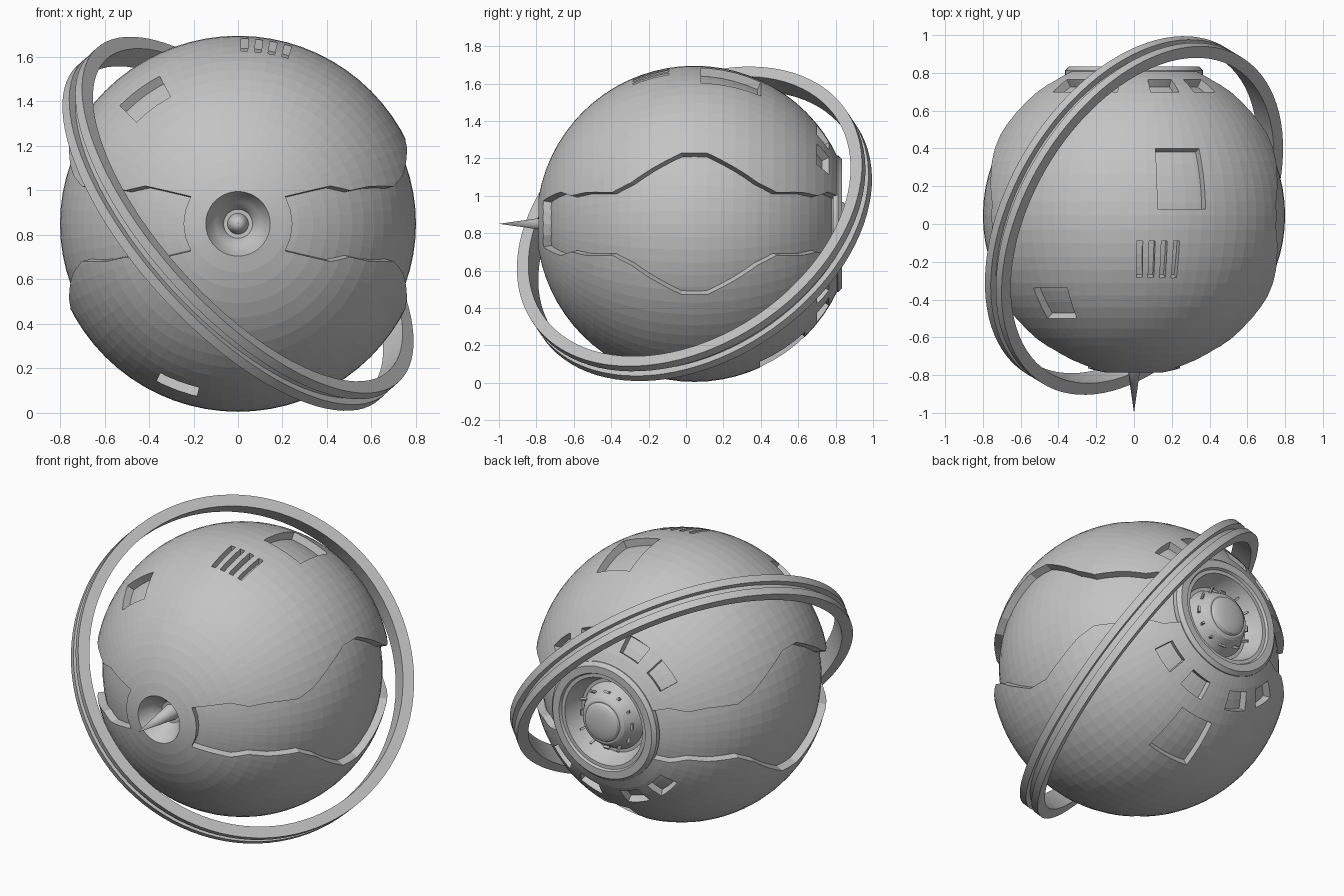
import bpy, bmesh, math
from mathutils import Vector, Matrix

if "Cube" in bpy.data.objects:
    bpy.data.objects.remove(bpy.data.objects["Cube"])

CENTRE = Vector((0, 0.045, 0.85))
HULL_R, CORE_R = 0.845, 0.80

grey = bpy.data.materials.new("hull grey")
grey.use_nodes = True
grey.diffuse_color = (0.55, 0.55, 0.55, 1)
grey.node_tree.nodes["Principled BSDF"].inputs["Base Color"].default_value = (0.55, 0.55, 0.55, 1)


def finish(name, bm, smooth=False):
    bmesh.ops.remove_doubles(bm, verts=bm.verts, dist=1e-5)
    bmesh.ops.recalc_face_normals(bm, faces=bm.faces)
    mesh = bpy.data.meshes.new(name)
    bm.to_mesh(mesh)
    bm.free()
    mesh.materials.append(grey)
    ob = bpy.data.objects.new(name, mesh)
    ob.location = CENTRE
    bpy.context.scene.collection.objects.link(ob)
    if smooth:
        bpy.ops.object.select_all(action='DESELECT')
        ob.select_set(True)
        bpy.context.view_layer.objects.active = ob
        bpy.ops.object.shade_smooth_by_angle(angle=math.radians(25))
    return ob


def polar(rho, y, phi):
    """Point at distance rho from the y axis, phi measured from +z towards +x."""
    return Vector((rho * math.sin(phi), y, rho * math.cos(phi)))


def lathe(name, profile, segments=64, closed=False, smooth=True):
    """Turn a (radius, y) profile round the y axis."""
    bm = bmesh.new()
    rings = [[bm.verts.new(polar(r, y, 2 * math.pi * i / segments)) for i in range(segments)]
             for r, y in profile]
    pairs = list(zip(rings, rings[1:]))
    if closed:
        pairs.append((rings[-1], rings[0]))
    for a, b in pairs:
        for i in range(segments):
            j = (i + 1) % segments
            bm.faces.new((a[i], a[j], b[j], b[i]))
    return finish(name, bm, smooth)


def ball(name, radius, rings=36):
    arc = [math.pi * i / rings for i in range(rings + 1)]
    return lathe(name, [(radius * math.sin(a), -radius * math.cos(a)) for a in arc],
                 72, smooth=False)


def add_radial_cutter(bm, outline, centre, tip):
    """Solid whose sides run outwards from the ball's centre through the outline."""
    low = [bm.verts.new(p.normalized() * 0.6) for p in outline]
    high = [bm.verts.new(p.normalized()) for p in outline]
    inner = bm.verts.new(centre.normalized() * 0.3)
    outer = bm.verts.new(centre.normalized() * tip)
    for i in range(len(outline)):
        j = (i + 1) % len(outline)
        bm.faces.new((low[i], low[j], high[j], high[i]))
        bm.faces.new((low[j], low[i], inner))
        bm.faces.new((high[i], high[j], outer))


def panel_outline(y0, y1, a0, a1, steps=4):
    def at(y, a):
        return polar(math.sqrt(HULL_R ** 2 - y * y), y, math.radians(a))
    t = [i / steps for i in range(steps)]
    return ([at(y0, a0 + (a1 - a0) * k) for k in t] + [at(y0 + (y1 - y0) * k, a1) for k in t]
            + [at(y1, a1 + (a0 - a1) * k) for k in t] + [at(y1 + (y0 - y1) * k, a0) for k in t])


def cut(ob, cutters):
    for c in cutters:
        mod = ob.modifiers.new("cut", 'BOOLEAN')
        mod.operation, mod.solver, mod.object = 'DIFFERENCE', 'EXACT', c
    bpy.context.view_layer.update()
    deps = bpy.context.evaluated_depsgraph_get()
    mesh = bpy.data.meshes.new_from_object(ob.evaluated_get(deps))
    ob.modifiers.clear()
    ob.data = mesh


# Wavy side bands, symmetrical front to back and top to bottom
wave = [(-0.783, 0.14), (-0.715, 0.17), (-0.66, 0.15), (-0.58, 0.168), (-0.44, 0.168),
        (-0.34, 0.22), (-0.225, 0.297), (-0.07, 0.378)]
end = []
for degrees in (0, 15, 30):
    a = math.radians(degrees)
    end.append((-math.sqrt(HULL_R ** 2 - 0.06), 0.245 * math.sin(a)))
quarter = end + wave
half = quarter + [(-y, z) for y, z in reversed(quarter)]
loop = half + [(y, -z) for y, z in reversed(half) if z > 0]
bm = bmesh.new()
for side in (-1, 1):
    outline = [Vector((side * math.sqrt(HULL_R ** 2 - y * y - z * z), y, z)) for y, z in loop]
    add_radial_cutter(bm, outline, Vector((side, 0, 0)), 3)
band_cutter = finish("band_cutter", bm)

# Recessed hatches, roof vents and the panels round the engine
panels = [(0.035, 0.355, 8.5, 26.7), (-0.545, -0.385, -45, -28),
          (-0.375, -0.28, 193.4, 207.4), (0.35, 0.59, 163.5, 184.5)]
panels += [(-0.33, -0.135, a - 1.1, a + 1.1) for a in (2.1, 6.6, 11.1, 15.7)]
for base in (0, 180):
    panels += [(0.655, 0.72, base + a - 8.5, base + a + 8.5) for a in (-45, -18, 18, 45)]
bm = bmesh.new()
for y0, y1, a0, a1 in panels:
    outline = panel_outline(y0, y1, a0, a1)
    add_radial_cutter(bm, outline, sum(outline, Vector()), 1.15)
panel_cutter = finish("panel_cutter", bm)

# Openings at the nose and the engine
nose_cutter = lathe("nose_cutter", [(0, -0.69), (0.145, -0.69), (0.145, -1), (0, -1)], 48)
engine_cutter = lathe("engine_cutter", [(0, 0.56), (0.31, 0.56), (0.31, 0.762),
                                        (0.6, 0.762), (0.6, 1), (0, 1)])

# Outer hull over the inner core
hull = ball("hull", HULL_R)
core = ball("core", CORE_R)
cut(hull, [band_cutter, panel_cutter, nose_cutter, engine_cutter])
cut(core, [nose_cutter, engine_cutter])
for c in (band_cutter, panel_cutter, nose_cutter, engine_cutter):
    bpy.data.objects.remove(c)

# Nose bowl and spike
lathe("nose_bowl", [(0, -0.68), (0.145, -0.68), (0.145, -0.832), (0.125, -0.79), (0.1, -0.757),
                    (0.08, -0.74), (0.065, -0.71), (0, -0.705)], 48)
lathe("nose_spike", [(0, -0.69), (0.05, -0.69), (0, -1.045)], 24)

# Engine: flange, bell, hub and dome in one turned part
dome = [(0.115 * math.cos(a), 0.795 + 0.025 * math.sin(a))
        for a in (math.pi / 2 * i / 6 for i in range(7))]
lathe("engine", [(0, 0.57), (0.309, 0.57), (0.309, 0.74), (0.365, 0.74), (0.365, 0.768),
                 (0.345, 0.79), (0.3, 0.79), (0.292, 0.775), (0.27, 0.775), (0.245, 0.7),
                 (0.225, 0.67), (0.205, 0.67), (0.19, 0.7), (0.145, 0.775), (0.13, 0.785),
                 (0.12, 0.785), (0.115, 0.795)] + dome[1:])

# Ribs along the sloping hub
bm = bmesh.new()
for i in range(12):
    place = (Matrix.Rotation(2 * math.pi * i / 12, 4, 'Y') @ Matrix.Translation((0, 0.735, 0.17))
             @ Matrix.Rotation(math.radians(-59), 4, 'X')
             @ Matrix.Diagonal((0.012, 0.014, 0.085, 1)))
    place = place if i % 3 else place @ Matrix.Diagonal((3, 1, 0.4, 1))
    bmesh.ops.create_cube(bm, size=1, matrix=place)
finish("hub_ribs", bm)

# Tilted orbit ring with a groove round its rim
ring = lathe("orbit_ring", [(0.945, -0.065), (1.012, -0.065), (1.012, -0.02), (0.975, -0.02),
                            (0.975, 0.02), (1.012, 0.02), (1.012, 0.065), (0.945, 0.065)],
             96, closed=True)
ring.rotation_mode = 'QUATERNION'
ring.rotation_quaternion = Vector((0, 1, 0)).rotation_difference(Vector((0.675, -0.41, 0.61)))
